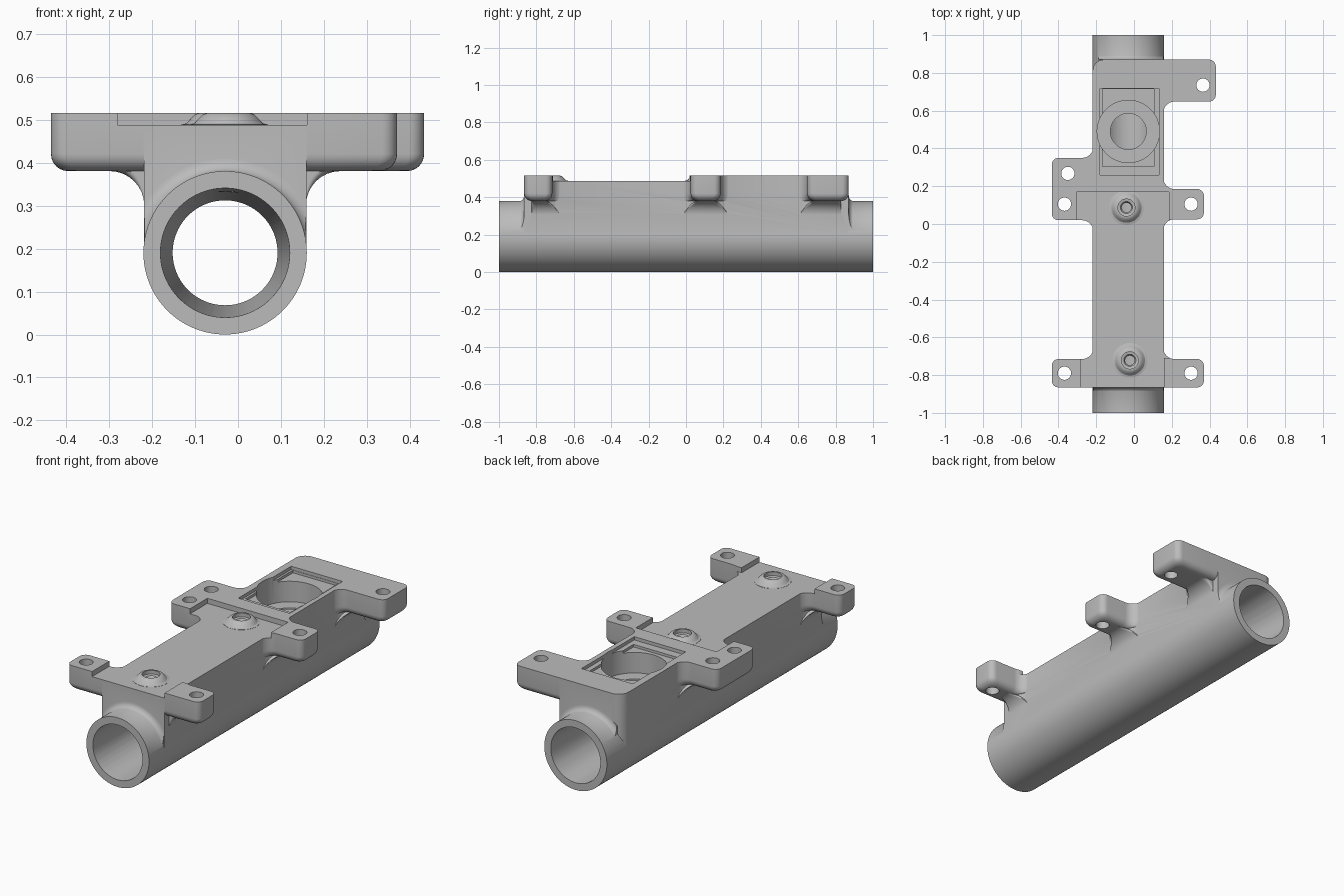
import bpy, bmesh, math
from math import sin, cos, pi, acos

cube = bpy.data.objects.get("Cube")
if cube:
    bpy.data.objects.remove(cube, do_unlink=True)

# Main dimensions
CX, AXIS, R = -0.03, 0.19, 0.19
HALF = R - 0.001          # body half width, just inside the tube
TOP, FLOOR, LUG_BASE, WEB_BASE = 0.515, 0.487, 0.38, 0.30
FRONT, BACK = -0.865, 0.87
ROUND, FILLET = 0.04, 0.06

grey = bpy.data.materials.new("cast_grey")
grey.use_nodes = True
grey.diffuse_color = (0.5, 0.5, 0.5, 1)
grey.node_tree.nodes["Principled BSDF"].inputs["Base Color"].default_value = grey.diffuse_color


def loft(name, rings):
    """Closed solid skinned through rings that all have the same point count."""
    bm = bmesh.new()
    loops = [[bm.verts.new(p) for p in ring] for ring in rings]
    n = len(loops[0])
    bm.faces.new(loops[0])
    bm.faces.new(loops[-1])
    sides = []
    for a, b in zip(loops, loops[1:]):
        for i in range(n):
            j = (i + 1) % n
            sides.append(bm.faces.new((a[i], a[j], b[j], b[i])))
    bmesh.ops.triangulate(bm, faces=sides)
    bmesh.ops.recalc_face_normals(bm, faces=bm.faces)
    mesh = bpy.data.meshes.new(name)
    bm.to_mesh(mesh)
    bm.free()
    obj = bpy.data.objects.new(name, mesh)
    bpy.context.collection.objects.link(obj)
    mesh.materials.append(grey)
    return obj


def slab(name, outline, z0, z1):
    return loft(name, [[(x, y, z) for x, y in outline] for z in (z0, z1)])


def box(name, x0, x1, y0, y1, z0, z1):
    return slab(name, [(x0, y0), (x1, y0), (x1, y1), (x0, y1)], z0, z1)


def turned_z(name, x, y, profile, n=48):
    """Round part on a vertical axis, from (radius, z) pairs."""
    return loft(name, [[(x + r * cos(2 * pi * i / n), y + r * sin(2 * pi * i / n), z)
                        for i in range(n)] for r, z in profile])


def turned_y(name, profile, n=96):
    """Round part on the tube axis, from (radius, y) pairs."""
    return loft(name, [[(CX + r * cos(2 * pi * i / n), y, AXIS + r * sin(2 * pi * i / n))
                        for i in range(n)] for r, y in profile])


def combine(target, tool, operation):
    """Apply a boolean; use the second solver if the first gives no result."""
    backup = target.data.copy()
    bpy.context.view_layer.objects.active = target
    for solver in ('MANIFOLD', 'EXACT'):
        mod = target.modifiers.new(tool.name, 'BOOLEAN')
        mod.operation, mod.solver, mod.object = operation, solver, tool
        try:
            bpy.ops.object.modifier_apply(modifier=mod.name)
        except RuntimeError:
            target.modifiers.remove(mod)
        if len(target.data.vertices) not in (0, len(backup.vertices)):
            break
        target.data = backup.copy()
    bpy.data.objects.remove(tool, do_unlink=True)


def lug(name, side, reach, y0, y1, flare0=FILLET, flare1=FILLET):
    """Mounting ear with rounded lower edge, blended into the side wall."""
    root = HALF - 0.004
    wall = CX + side * root
    full = reach - root
    web = LUG_BASE - WEB_BASE
    levels = [(TOP, full, 0)]
    for k in range(7):
        a = k / 6 * pi / 2
        d = ROUND * (1 - cos(a))
        levels.append((LUG_BASE + ROUND * (1 - sin(a)), full - d, d))
    for k in range(9):
        a = k / 8 * pi / 2
        levels.append((WEB_BASE + web * cos(a), 0.003 + web * (1 - sin(a)), ROUND))

    def edge(e, d, flare):
        c = min(0.035, e / 2)
        run = min(FILLET, 0.8 * (e - c))
        a_max = acos(1 - run / FILLET)
        grow = flare + d if flare else 0
        pts = [(-0.06, grow - d)]
        for k in range(9):
            a = a_max * k / 8
            t = FILLET * (1 - cos(a)) if flare else run * k / 8
            pts.append((t, grow * (1 - sin(a)) - d))
        last = pts[-1][1]
        for k in range(7):
            b = k / 6 * pi / 2
            pts.append((e - c + c * sin(b), last - c * (1 - cos(b))))
        return pts

    rings = []
    for z, e, d in levels:
        low = [(wall + side * t, y0 - h, z) for t, h in edge(e, d, flare0)]
        high = [(wall + side * t, y1 + h, z) for t, h in edge(e, d, flare1)]
        rings.append(low + high[::-1])
    return loft(name, rings)


# Main body: upright walls and flat top above the tube
housing = box("cast_housing", CX - HALF, CX + HALF, FRONT, BACK, AXIS, TOP)

# Rounded rear corner of the body
corner = [(CX - R - 0.02, BACK + 0.02), (CX - R - 0.02, BACK - 0.06)]
corner += [(CX - HALF + 0.06 - 0.06 * cos(i * pi / 16), BACK - 0.06 + 0.06 * sin(i * pi / 16))
           for i in range(9)]
corner += [(CX - HALF + 0.06, BACK + 0.02)]
combine(housing, slab("corner_cut", corner, 0.1, 0.6), 'DIFFERENCE')

# Tube and its blended collars, kept within the body width
combine(housing, turned_y("tube", [(R, -1), (R, 1)]), 'UNION')
for name, end, sign in (("front_collar", FRONT, -1), ("rear_collar", BACK, 1)):
    blend = [(R - 0.002 + 0.032 * (1 - sin(k * pi / 12)), end + sign * 0.03 * (1 - cos(k * pi / 12)))
             for k in range(7)]
    collar = turned_y(name, [(R + 0.03, end - sign * 0.07)] + blend)
    left = CX - HALF + (0.002 if sign < 0 else 0.03)
    combine(collar, box("collar_limit", left, CX + HALF - 0.002, -1, 1, AXIS, 0.6), 'INTERSECT')
    combine(housing, collar, 'UNION')

# Mounting lugs
for ear in (lug("front_right_lug", -1, 0.405, FRONT, -0.715, flare0=0),
            lug("front_left_lug", 1, 0.40, FRONT, -0.715, flare0=0),
            lug("middle_right_lug", -1, 0.405, 0.02, 0.35),
            lug("middle_left_lug", 1, 0.40, 0.025, 0.185),
            lug("rear_left_lug", 1, 0.463, 0.648, BACK, flare1=0)):
    combine(housing, ear, 'UNION')

# Lowered deck between the lugs
deck = [(-0.28, -1.1), (0.16, -1.1), (0.16, -0.71), (0.5, -0.71), (0.5, 0.022), (0.185, 0.022),
        (0.185, 0.17), (-0.305, 0.17), (-0.305, 0.018), (-0.5, 0.018), (-0.5, -0.712), (-0.28, -0.712)]
combine(housing, slab("deck_cut", deck, FLOOR, 0.6), 'DIFFERENCE')

# Sensor bosses with stepped holes
for x, y in ((-0.022, -0.722), (-0.04, 0.087)):
    combine(housing, turned_z("boss", x, y, [(0.092, 0.45), (0.092, FLOOR + 0.001), (0.08, 0.491),
            (0.07, 0.502), (0.06, 0.512), (0.05, TOP)]), 'UNION')
    combine(housing, turned_z("boss_hole", x, y, [(0.025, 0.2), (0.025, 0.48), (0.032, 0.492),
            (0.045, 0.495), (0.045, 0.6)]), 'DIFFERENCE')

# Stepped rectangular pocket and round valve seat
combine(housing, box("pocket", -0.18, 0.132, 0.26, 0.718, 0.497, 0.6), 'DIFFERENCE')
combine(housing, box("inner_pocket", -0.168, 0.105, 0.305, 0.716, 0.483, 0.6), 'DIFFERENCE')
combine(housing, turned_z("valve_seat", CX, 0.49, [(0.095, 0.2), (0.095, 0.37), (0.165, 0.3701),
        (0.165, 0.6)], 64), 'DIFFERENCE')

# Bolt holes
for x, y in ((-0.368, -0.79), (0.302, -0.79), (-0.368, 0.105), (0.302, 0.105),
             (-0.35, 0.268), (0.365, 0.735)):
    combine(housing, turned_z("bolt_hole", x, y, [(0.035, 0.2), (0.035, 0.6)], 32), 'DIFFERENCE')

# Bore, narrowing from both ends
combine(housing, turned_y("bore", [(0.151, -1.02), (0.122, 0), (0.151, 1.02)]), 'DIFFERENCE')

bpy.ops.object.select_all(action='DESELECT')
housing.select_set(True)
bpy.context.view_layer.objects.active = housing
bpy.ops.object.shade_smooth_by_angle(angle=math.radians(30))
